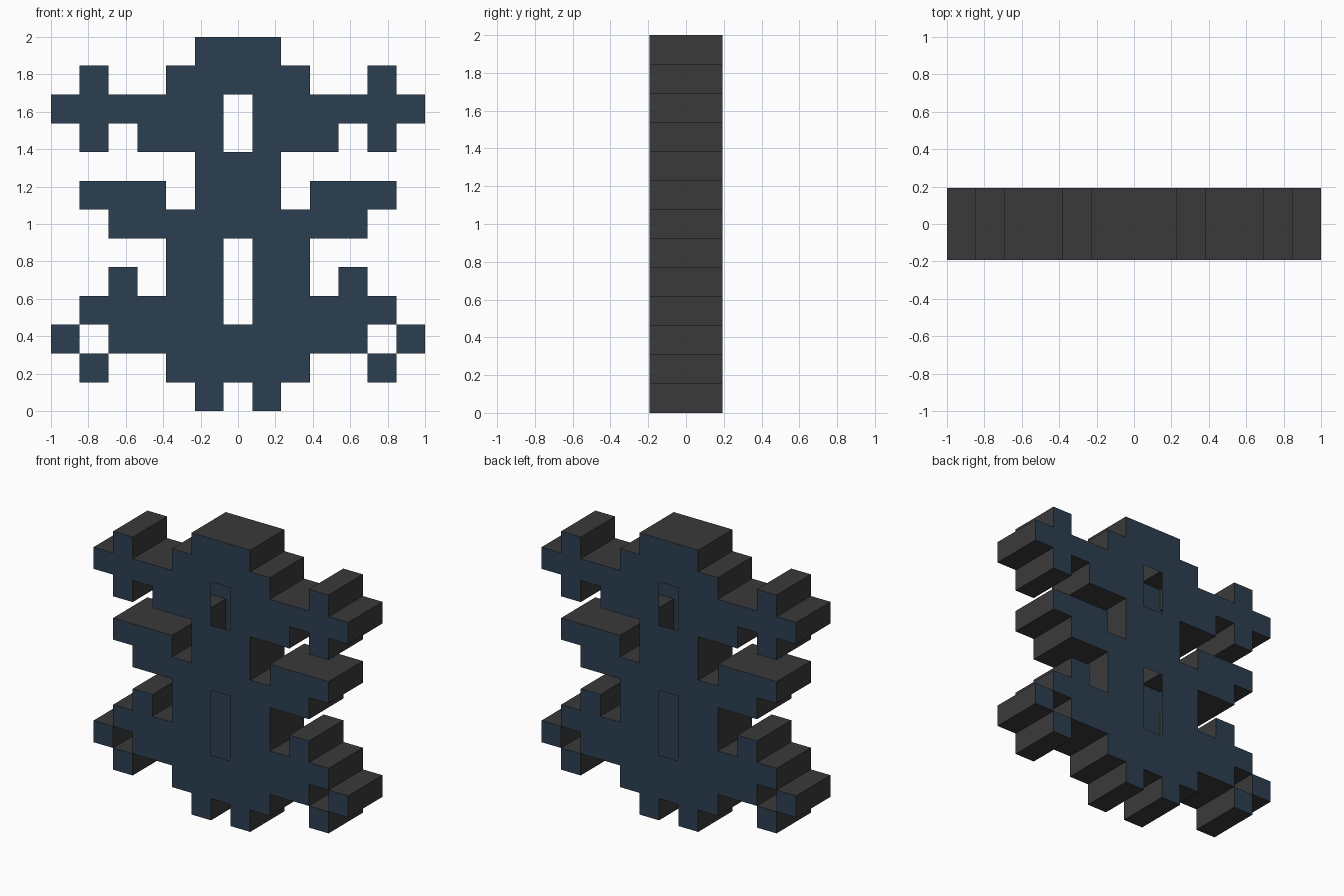
import bpy, bmesh

if "Cube" in bpy.data.objects:
    bpy.data.objects.remove(bpy.data.objects["Cube"])

N = 13
CELL = 2 / N
DEPTH = 2.5 * CELL / 2

# Left half of the pixel pattern, top row first; last letter is the centre column.
# '#' solid, '.' open air, 'o' window cut through the plates (no inner walls)
HALF = [
    ".....##",
    ".#..###",
    "######o",
    ".#.###o",
    ".....##",
    ".###.##",
    "..#####",
    "....##o",
    "..#.##o",
    ".#####o",
    "#.#####",
    ".#..###",
    ".....#.",
]
ROWS = [h + h[-2::-1] for h in HALF][::-1]


def cell(i, j):
    return ROWS[j][i] if 0 <= i < N and 0 <= j < N else "."


def material(name, rgb):
    m = bpy.data.materials.new(name)
    m.diffuse_color = (*rgb, 1)
    m.use_nodes = True
    m.node_tree.nodes["Principled BSDF"].inputs["Base Color"].default_value = m.diffuse_color
    return m


def build(name, quads, mat):
    bm = bmesh.new()
    for q in quads:
        bm.faces.new([bm.verts.new((i * CELL - 1, y, j * CELL)) for i, y, j in q])
    bmesh.ops.remove_doubles(bm, verts=bm.verts, dist=1e-4)
    me = bpy.data.meshes.new(name)
    bm.to_mesh(me)
    bm.free()
    me.materials.append(mat)
    bpy.context.collection.objects.link(bpy.data.objects.new(name, me))


blue = material("slate blue", (0.0252, 0.0482, 0.0802))
grey = material("charcoal", (0.0423, 0.0423, 0.0423))
solid = [(i, j) for j in range(N) for i in range(N) if cell(i, j) == "#"]

# Front and back plates
front = [[(i, -DEPTH, j), (i + 1, -DEPTH, j), (i + 1, -DEPTH, j + 1), (i, -DEPTH, j + 1)]
         for i, j in solid]
build("front_plate", front, blue)
build("back_plate", [[(i, -y, j) for i, y, j in q[::-1]] for q in front], blue)

# Outer rim: a wall wherever a solid cell meets open air
rim = []
for i, j in solid:
    corners = [(i, j), (i + 1, j), (i + 1, j + 1), (i, j + 1)]
    for k, (di, dj) in enumerate([(0, -1), (1, 0), (0, 1), (-1, 0)]):
        if cell(i + di, j + dj) == ".":
            (a, b), (c, d) = corners[k], corners[(k + 1) % 4]
            rim.append([(c, -DEPTH, d), (a, -DEPTH, b), (a, DEPTH, b), (c, DEPTH, d)])
build("outer_rim", rim, grey)
